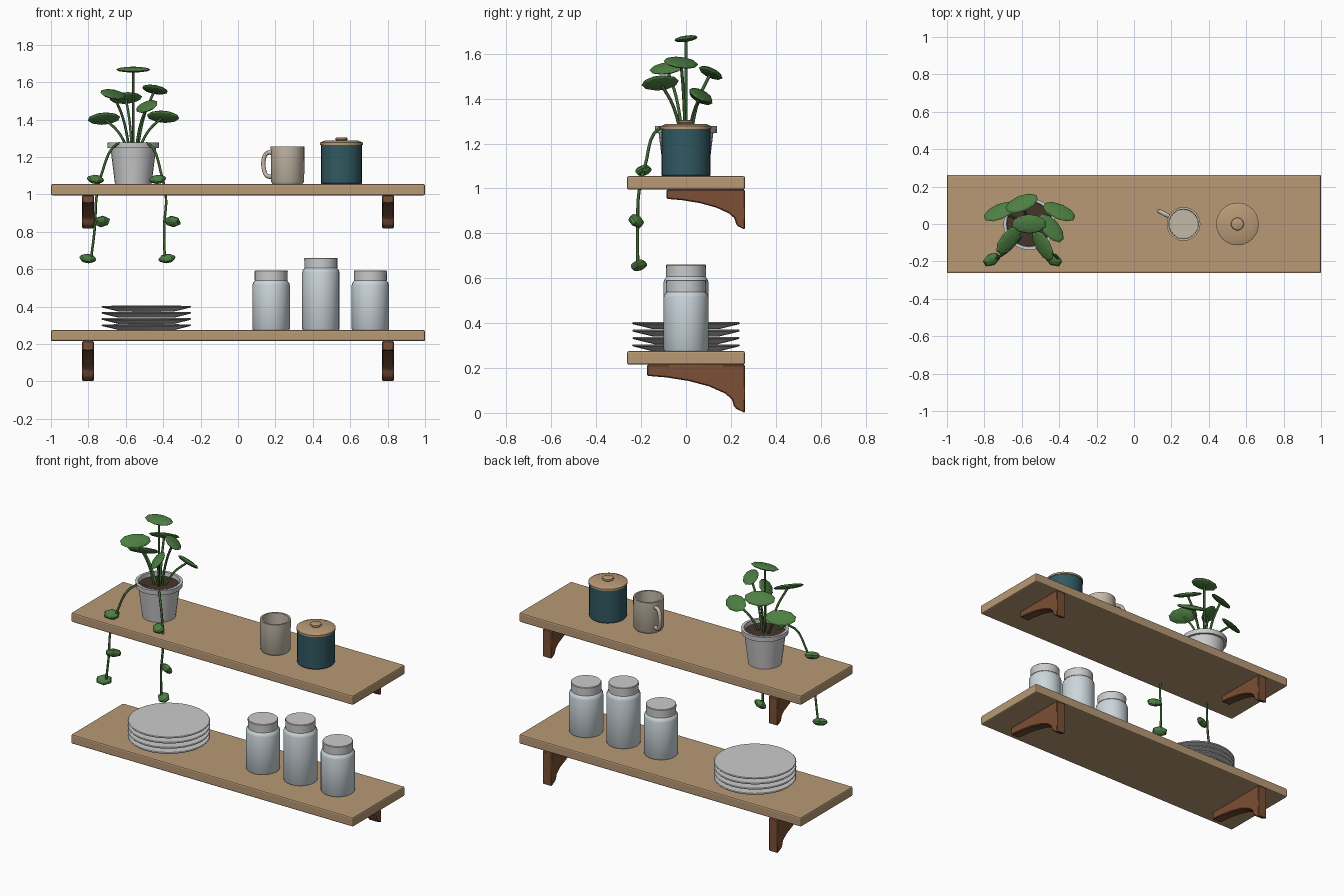
import bpy, bmesh, math
from mathutils import Vector, Matrix

if "Cube" in bpy.data.objects:
    bpy.data.objects.remove(bpy.data.objects["Cube"])


def material(name, rgb):
    m = bpy.data.materials.new(name)
    m.diffuse_color = (*rgb, 1)
    m.use_nodes = True
    m.node_tree.nodes["Principled BSDF"].inputs["Base Color"].default_value = m.diffuse_color
    return m


WOOD = material("light_wood", (0.48, 0.32, 0.18))
DARK = material("dark_wood", (0.20, 0.08, 0.035))
GREEN = material("leaf_green", (0.075, 0.21, 0.055))
STEM = material("stem_green", (0.05, 0.13, 0.035))
SOIL = material("soil", (0.06, 0.035, 0.025))
TEAL = material("teal", (0.03, 0.10, 0.12))
CREAM = material("cream", (0.55, 0.48, 0.39))
GLASS = material("pale_glass", (0.60, 0.67, 0.71))


def finish(bm, name, mat=None, smooth=True):
    bmesh.ops.recalc_face_normals(bm, faces=bm.faces)
    me = bpy.data.meshes.new(name)
    bm.to_mesh(me)
    bm.free()
    ob = bpy.data.objects.new(name, me)
    bpy.context.collection.objects.link(ob)
    if mat:
        me.materials.append(mat)
    if smooth:
        activate(ob)
        bpy.ops.object.shade_smooth_by_angle(angle=math.radians(35))
    return ob


def activate(ob):
    bpy.ops.object.select_all(action='DESELECT')
    ob.select_set(True)
    bpy.context.view_layer.objects.active = ob


def bevel(ob, width, segments=2):
    b = ob.modifiers.new("bevel", 'BEVEL')
    b.width, b.segments, b.limit_method = width, segments, 'ANGLE'


def lathe(name, profile, loc, mat=None, sides=24):
    """Revolve (radius, height) points about z."""
    bm = bmesh.new()
    rings = []
    for r, z in profile:
        n = sides if r > 0 else 1
        rings.append([bm.verts.new((r * math.cos(math.tau * i / sides),
                                    r * math.sin(math.tau * i / sides), z)) for i in range(n)])
    for a, b in zip(rings, rings[1:]):
        for i in range(sides):
            quad = [a[i % len(a)], a[(i + 1) % len(a)], b[(i + 1) % len(b)], b[i % len(b)]]
            bm.faces.new(list(dict.fromkeys(quad)))
    ob = finish(bm, name, mat)
    ob.location = loc
    return ob


def tube(name, points, radius, mat, sides_res=1):
    """Round tube along a smooth path, as mesh."""
    cu = bpy.data.curves.new(name, 'CURVE')
    cu.dimensions = '3D'
    cu.bevel_depth, cu.bevel_resolution, cu.use_fill_caps = radius, sides_res, True
    cu.resolution_u = 5
    sp = cu.splines.new('BEZIER')
    sp.bezier_points.add(len(points) - 1)
    for bp, p in zip(sp.bezier_points, points):
        bp.co = p
        bp.handle_left_type = bp.handle_right_type = 'AUTO'
    cu.materials.append(mat)
    ob = bpy.data.objects.new(name, cu)
    bpy.context.collection.objects.link(ob)
    activate(ob)
    bpy.ops.object.convert(target='MESH')
    return ob


def leaf(name, loc, yaw, tilt, size, segments=10):
    bm = bmesh.new()
    bmesh.ops.create_uvsphere(bm, u_segments=segments, v_segments=6, radius=1)
    bmesh.ops.scale(bm, vec=size, verts=bm.verts)
    rot = Matrix.Rotation(math.radians(yaw), 4, 'Z') @ Matrix.Rotation(math.radians(tilt), 4, 'X')
    bmesh.ops.transform(bm, matrix=Matrix.Translation(loc) @ rot, verts=bm.verts)
    return finish(bm, name, GREEN, smooth=False)


# Shelf boards
UPPER, LOWER = 1.055, 0.275
for name, top in (("upper_shelf", UPPER), ("lower_shelf", LOWER)):
    bm = bmesh.new()
    bmesh.ops.create_cube(bm, size=1)
    bmesh.ops.scale(bm, vec=(2, 0.526, 0.06), verts=bm.verts)
    bevel_ob = finish(bm, name, WOOD, smooth=False)
    bevel_ob.location = (0, 0, top - 0.03)
    bevel(bevel_ob, 0.008)

# Curved brackets: (distance from wall, drop below shelf)
BRACKET = [(0, 0), (0.437, 0), (0.437, 0.05), (0.35, 0.057), (0.25, 0.073), (0.16, 0.097),
           (0.09, 0.128), (0.058, 0.155), (0.05, 0.185), (0.038, 0.198), (0, 0.215)]
for level, top, sy, sz in (("upper", 0.995, 0.8, 0.83), ("lower", 0.215, 1, 1)):
    for side, x in (("left", -0.802), ("right", 0.802)):
        bm = bmesh.new()
        face = bm.faces.new([bm.verts.new((x - 0.032, 0.263 - d * sy, top - h * sz))
                             for d, h in BRACKET])
        ext = bmesh.ops.extrude_face_region(bm, geom=[face])
        moved = [v for v in ext["geom"] if isinstance(v, bmesh.types.BMVert)]
        bmesh.ops.translate(bm, vec=(0.064, 0, 0), verts=moved)
        bevel(finish(bm, f"{level}_{side}_bracket", DARK), 0.005, 1)

# Plant pot and soil
PX = -0.56
lathe("plant_pot", [(0, 0), (0.098, 0), (0.122, 0.192), (0.137, 0.192), (0.139, 0.222),
                    (0.122, 0.222), (0.118, 0.18), (0, 0.18)], (PX, 0, UPPER))
lathe("soil", [(0, 0), (0.117, 0), (0.119, 0.015), (0, 0.02)], (PX, 0, UPPER + 0.182), SOIL)

# Upright leaves: position, yaw, tilt
UPRIGHT = [((-0.56, 0, 1.667), 0, 8), ((-0.444, -0.022, 1.56), -50, -28),
           ((-0.668, -0.086, 1.535), 50, 30), ((-0.60, 0.11, 1.515), 22, -35),
           ((-0.487, -0.115, 1.47), -60, 40), ((-0.40, 0.066, 1.415), -23, -38),
           ((-0.717, 0.066, 1.405), 23, -38)]
for i, (p, yaw, tilt) in enumerate(UPRIGHT, 1):
    leaf(f"leaf_{i}", p, yaw, tilt, (0.093, 0.052, 0.014))
    dx, dy = p[0] - PX, p[1]
    mid = (PX + dx * 0.52, dy * 0.52, 1.24 + (p[2] - 1.24) * 0.58)
    tube(f"leaf_stem_{i}", [(PX + dx * 0.18, dy * 0.18, 1.24), mid, p], 0.007, STEM)

# Trailing vines with small leaves
VINES = {
    "left": ([(-0.60, -0.06, 1.25), (-0.645, -0.115, 1.27), (-0.735, -0.185, 1.09),
              (-0.757, -0.21, 0.98), (-0.765, -0.215, 0.83), (-0.785, -0.215, 0.66)],
             [(-0.762, -0.19, 1.08), (-0.728, -0.222, 0.855), (-0.803, -0.21, 0.657)], 30),
    "right": ([(-0.52, -0.06, 1.25), (-0.478, -0.115, 1.27), (-0.405, -0.185, 1.09),
               (-0.385, -0.21, 0.98), (-0.395, -0.215, 0.83), (-0.392, -0.215, 0.66)],
              [(-0.43, -0.19, 1.08), (-0.35, -0.222, 0.855), (-0.38, -0.21, 0.657)], -30)}
for side, (path, spots, yaw) in VINES.items():
    tube(f"{side}_vine", path, 0.007, STEM)
    for i, p in enumerate(spots, 1):
        leaf(f"{side}_vine_leaf_{i}", p, yaw, (25, -50, 30)[i - 1], (0.05, 0.036, 0.022), 6)

# Mug with handle
MX = 0.265
lathe("mug", [(0, 0), (0.08, 0), (0.089, 0.014), (0.09, 0.2), (0.079, 0.2), (0.077, 0.02),
              (0, 0.02)], (MX, 0, UPPER), CREAM)
ang = math.radians(152)
handle = [(0.083, 1.222), (0.125, 1.22), (0.142, 1.195), (0.142, 1.13), (0.125, 1.10), (0.083, 1.095)]
h = tube("mug_handle", [(MX + r * math.cos(ang), r * math.sin(ang), z) for r, z in handle],
         0.012, CREAM, 2)
bpy.ops.object.shade_smooth_by_angle(angle=math.radians(50))

# Canister, lid and knob
CX = 0.553
lathe("canister", [(0, 0), (0.106, 0), (0.11, 0.005), (0.11, 0.212), (0, 0.212)],
      (CX, 0, UPPER), TEAL)
lathe("canister_lid", [(0, 0), (0.114, 0), (0.114, 0.012), (0.09, 0.022), (0, 0.022)],
      (CX, 0, UPPER + 0.21), WOOD)
lathe("canister_knob", [(0, 0), (0.026, 0), (0.034, 0.008), (0.032, 0.016), (0.024, 0.02), (0, 0.02)],
      (CX, 0, UPPER + 0.23), WOOD)

# Stack of plates
for i in range(4):
    lathe(f"plate_{i + 1}", [(0, 0), (0.15, 0), (0.236, 0.021), (0.24, 0.026), (0.236, 0.03),
                             (0, 0.032)], (-0.49, 0, LOWER + 0.033 * i), sides=32)

# Storage jars and lids
for i, (x, top) in enumerate(((0.177, 0.318), (0.443, 0.386), (0.708, 0.318)), 1):
    lathe(f"jar_{i}", [(0, 0), (0.096, 0), (0.1, 0.006), (0.1, top - 0.078), (0.096, top - 0.065),
                       (0.084, top - 0.052), (0.084, top - 0.03), (0, top - 0.03)],
          (x, 0, LOWER), GLASS)
    lathe(f"jar_lid_{i}", [(0, 0), (0.088, 0), (0.089, 0.05), (0.086, 0.054), (0, 0.054)],
          (x, 0, LOWER + top - 0.054))
